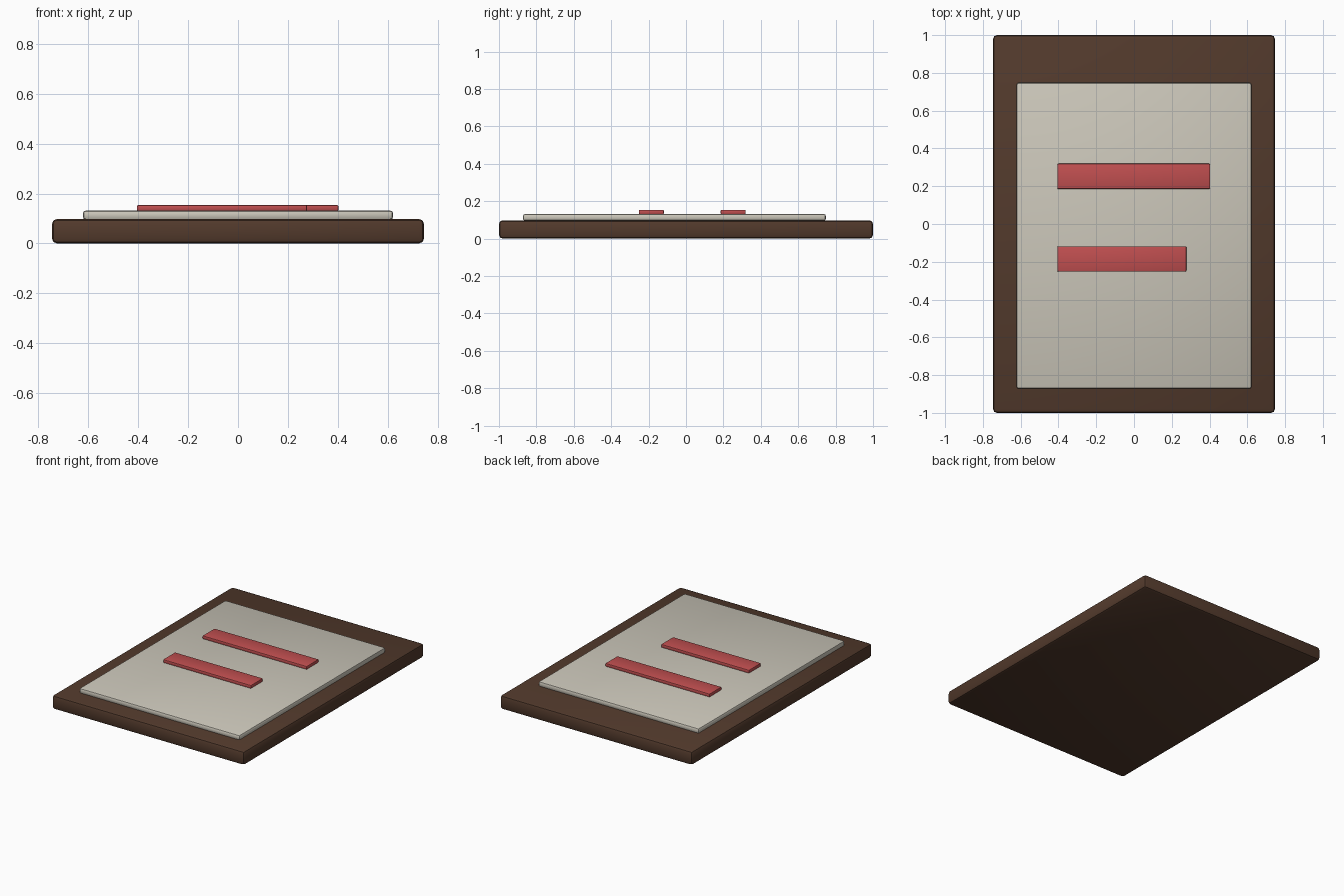
import bpy

cube = bpy.data.objects.get("Cube")
if cube:
    bpy.data.objects.remove(cube, do_unlink=True)


def material(name, rgb):
    mat = bpy.data.materials.new(name)
    mat.use_nodes = True
    mat.diffuse_color = (*rgb, 1)
    bsdf = mat.node_tree.nodes["Principled BSDF"]
    bsdf.inputs["Base Color"].default_value = (*rgb, 1)
    bsdf.inputs["Roughness"].default_value = 0.8
    return mat


def slab(name, xs, ys, zs, bevel, mat):
    """Box with rounded edges spanning the given ranges."""
    spans = (xs, ys, zs)
    bpy.ops.mesh.primitive_cube_add(size=1, location=[(a + b) / 2 for a, b in spans])
    obj = bpy.context.object
    obj.name = name
    obj.scale = [b - a for a, b in spans]
    bpy.ops.object.transform_apply(location=False, rotation=False, scale=True)
    mod = obj.modifiers.new("rounded_edges", "BEVEL")
    mod.width = bevel
    mod.segments = 2
    bpy.ops.object.modifier_apply(modifier=mod.name)
    obj.data.materials.append(mat)
    bpy.ops.object.shade_smooth_by_angle()
    return obj


brown = material("dark_brown", (0.085, 0.042, 0.025))
cream = material("paper_cream", (0.6, 0.57, 0.49))
red = material("soft_red", (0.53, 0.078, 0.08))

# Backing board
slab("board", (-0.746, 0.746), (-1, 1), (0, 0.098), 0.02, brown)

# Sheet, set toward the front edge of the board
slab("sheet", (-0.622, 0.622), (-0.872, 0.748), (0.095, 0.132), 0.012, cream)

# Raised bars, aligned on the model's right
for name, right_end, y in (("long_bar", 0.403, 0.252), ("short_bar", 0.277, -0.185)):
    slab(name, (-0.406, right_end), (y - 0.067, y + 0.067), (0.13, 0.154), 0.006, red)
